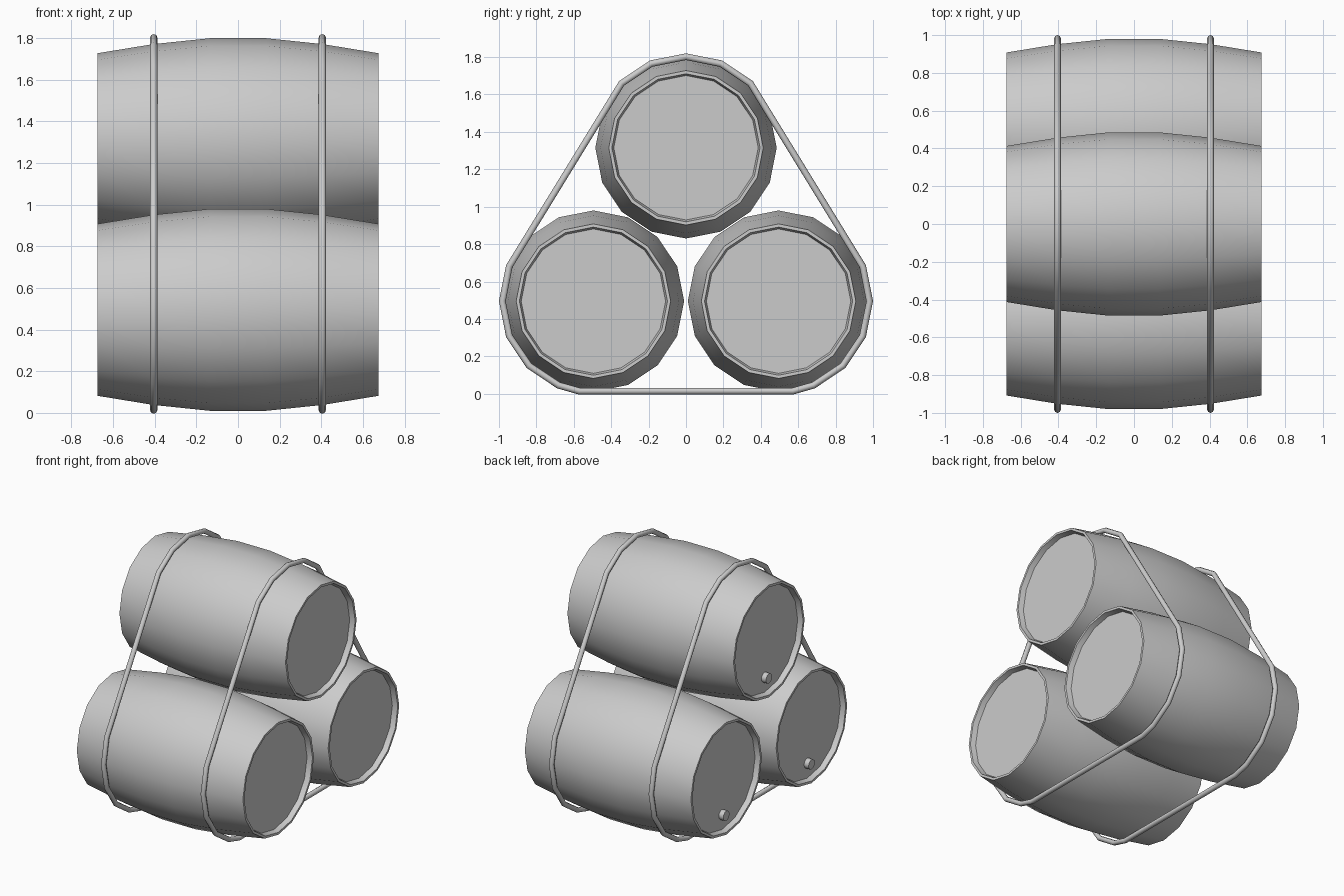
import bpy, bmesh
from math import cos, sin, radians, tau
from mathutils import Matrix

cube = bpy.data.objects.get("Cube")
if cube:
    bpy.data.objects.remove(cube)

grey = bpy.data.materials.new("plain_grey")
grey.use_nodes = True
grey.diffuse_color = (0.6, 0.6, 0.6, 1)
grey.node_tree.nodes["Principled BSDF"].inputs["Base Color"].default_value = (0.6, 0.6, 0.6, 1)

SIDES = 16
CENTRES = {"front_barrel": (-0.495, 0.495), "back_barrel": (0.495, 0.495), "top_barrel": (0, 1.315)}


def select_only(obj):
    bpy.ops.object.select_all(action="DESELECT")
    obj.select_set(True)
    bpy.context.view_layer.objects.active = obj


def finish(name, bm):
    bmesh.ops.recalc_face_normals(bm, faces=bm.faces)
    mesh = bpy.data.meshes.new(name)
    bm.to_mesh(mesh)
    bm.free()
    mesh.materials.append(grey)
    obj = bpy.data.objects.new(name, mesh)
    bpy.context.collection.objects.link(obj)
    select_only(obj)
    bpy.ops.object.shade_smooth_by_angle(angle=radians(35))
    return obj


def barrel(name, y, z):
    # Bulging staves, flat rims and recessed heads, turned around the x axis
    half = [(0.135, 0.485), (0.405, 0.457), (0.675, 0.413), (0.675, 0.396), (0.638, 0.386)]
    profile = [(-x, r) for x, r in reversed(half)] + half
    bm = bmesh.new()
    rings = [[bm.verts.new((x, y + r * cos(tau * i / SIDES), z + r * sin(tau * i / SIDES)))
              for i in range(SIDES)] for x, r in profile]
    for a, b in zip(rings, rings[1:]):
        for i in range(SIDES):
            j = (i + 1) % SIDES
            bm.faces.new((a[i], a[j], b[j], b[i]))
    bm.faces.new(rings[0])
    bm.faces.new(rings[-1])
    finish(name, bm)


def bung(name, y, z):
    # Short plug low on the barrel head
    bm = bmesh.new()
    place = Matrix.Translation((-0.653, y, z - 0.275)) @ Matrix.Rotation(radians(90), 4, "Y")
    bmesh.ops.create_cone(bm, cap_ends=True, segments=12, radius1=0.036, radius2=0.036,
                          depth=0.044, matrix=place)
    finish(name, bm)


def rope(name, x):
    # Closed loop around the stack, bending at the barrel corners
    def arc(barrel_name, angles):
        y, z = CENTRES[barrel_name]
        return [(x, y + 0.487 * cos(radians(a)), z + 0.487 * sin(radians(a)), 1) for a in angles]

    step = 360 / SIDES
    top = arc("top_barrel", [step * i for i in range(2, 7)])
    front = arc("front_barrel", [step * i for i in range(7, 12)] + [261])
    back = [(px, -py, pz, w) for px, py, pz, w in reversed(front)]
    points = top + front + back

    curve = bpy.data.curves.new(name, "CURVE")
    curve.dimensions = "3D"
    curve.bevel_depth = 0.018
    curve.bevel_resolution = 2
    spline = curve.splines.new("POLY")
    spline.points.add(len(points) - 1)
    for point, co in zip(spline.points, points):
        point.co = co
    spline.use_cyclic_u = True
    spline.use_smooth = True
    curve.materials.append(grey)
    obj = bpy.data.objects.new(name, curve)
    bpy.context.collection.objects.link(obj)
    select_only(obj)
    bpy.ops.object.convert(target="MESH")


for label, (cy, cz) in CENTRES.items():
    barrel(label, cy, cz)
    bung(label + "_bung", cy, cz)
rope("left_rope", 0.405)
rope("right_rope", -0.405)
